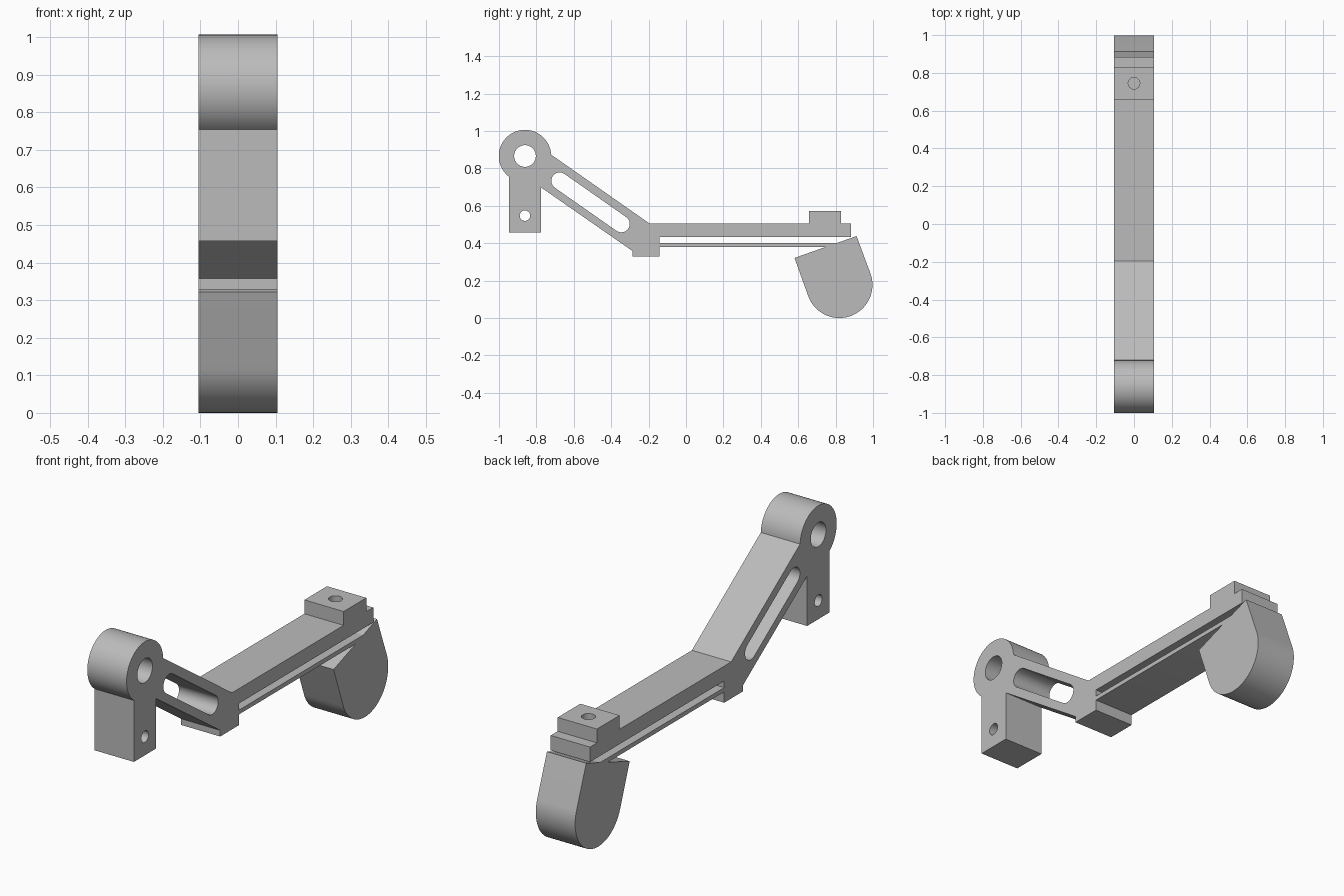
import bpy, bmesh, math
from mathutils import Matrix

HALF = 0.105  # half the width of every extruded part

cube = bpy.data.objects.get("Cube")
if cube:
    bpy.data.objects.remove(cube, do_unlink=True)

grey = bpy.data.materials.new("plain grey")
grey.use_nodes = True
grey.diffuse_color = (0.5, 0.5, 0.5, 1)
grey.node_tree.nodes["Principled BSDF"].inputs["Base Color"].default_value = grey.diffuse_color


def arc(y, z, r, start, end, steps=40):
    angles = [math.radians(start + (end - start) * i / steps) for i in range(steps + 1)]
    return [(y + r * math.cos(a), z + r * math.sin(a)) for a in angles]


def extrude(name, outline, half=HALF):
    """Solid with the given side outline (y, z), centred across x."""
    bm = bmesh.new()
    face = bm.faces.new([bm.verts.new((-half, y, z)) for y, z in outline])
    new = bmesh.ops.extrude_face_region(bm, geom=[face])["geom"]
    bmesh.ops.translate(bm, vec=(2 * half, 0, 0),
                        verts=[v for v in new if isinstance(v, bmesh.types.BMVert)])
    bmesh.ops.recalc_face_normals(bm, faces=bm.faces)
    mesh = bpy.data.meshes.new(name)
    bm.to_mesh(mesh)
    bm.free()
    mesh.materials.append(grey)
    obj = bpy.data.objects.new(name, mesh)
    bpy.context.collection.objects.link(obj)
    return obj


def activate(obj):
    bpy.ops.object.select_all(action="DESELECT")
    obj.select_set(True)
    bpy.context.view_layer.objects.active = obj


def cut(obj, cutter):
    cutter.hide_render = True
    mod = obj.modifiers.new("cut", "BOOLEAN")
    mod.operation, mod.solver, mod.object = "DIFFERENCE", "EXACT", cutter
    activate(obj)
    bpy.ops.object.modifier_apply(modifier=mod.name)
    bpy.data.objects.remove(cutter, do_unlink=True)


# Body: pivot ring, hanging tab, sloping arm, beam with raised block, thin lower strip
outline = arc(-0.861, 0.866, 0.14, 3, 233, 56)
outline += [(-0.945, 0.457), (-0.775, 0.457), (-0.775, 0.698)]      # tab
outline += [(-0.286, 0.358), (-0.286, 0.328), (-0.142, 0.328)]      # elbow
outline += [(-0.142, 0.38), (0.75, 0.38), (0.81, 0.401), (-0.142, 0.401)]  # strip
outline += [(-0.142, 0.433), (0.883, 0.433), (0.883, 0.505)]        # beam
outline += [(0.83, 0.505), (0.83, 0.572), (0.657, 0.572), (0.657, 0.505)]  # block
outline += [(-0.195, 0.505)]
body = extrude("lever_body", outline)

# Pivot hole, tab hole and long slot through the arm
cut(body, extrude("pivot_hole", arc(-0.861, 0.866, 0.058, 0, 354, 59), 0.2))
cut(body, extrude("tab_hole", arc(-0.861, 0.547, 0.028, 0, 348, 29), 0.2))
slot = arc(-0.675, 0.733, 0.045, 55, 235, 24) + arc(-0.346, 0.503, 0.045, -125, 55, 24)
cut(body, extrude("arm_slot", slot, 0.2))

# Upright screw hole through the block and beam
drill = extrude("block_hole", arc(0, 0, 0.031, 0, 348, 29), 0.1)
drill.data.transform(Matrix.Translation((0, 0.745, 0.5)) @ Matrix.Rotation(math.pi / 2, 4, "Y"))
cut(body, drill)

# Tilted foot with a rounded end
foot = extrude("rounded_foot", arc(0.82, 0.177, 0.177, 199.5, 379.5, 48)
               + [(0.912, 0.438), (0.58, 0.321)])

for part in (body, foot):
    activate(part)
    bpy.ops.object.shade_smooth_by_angle(angle=math.radians(20))
